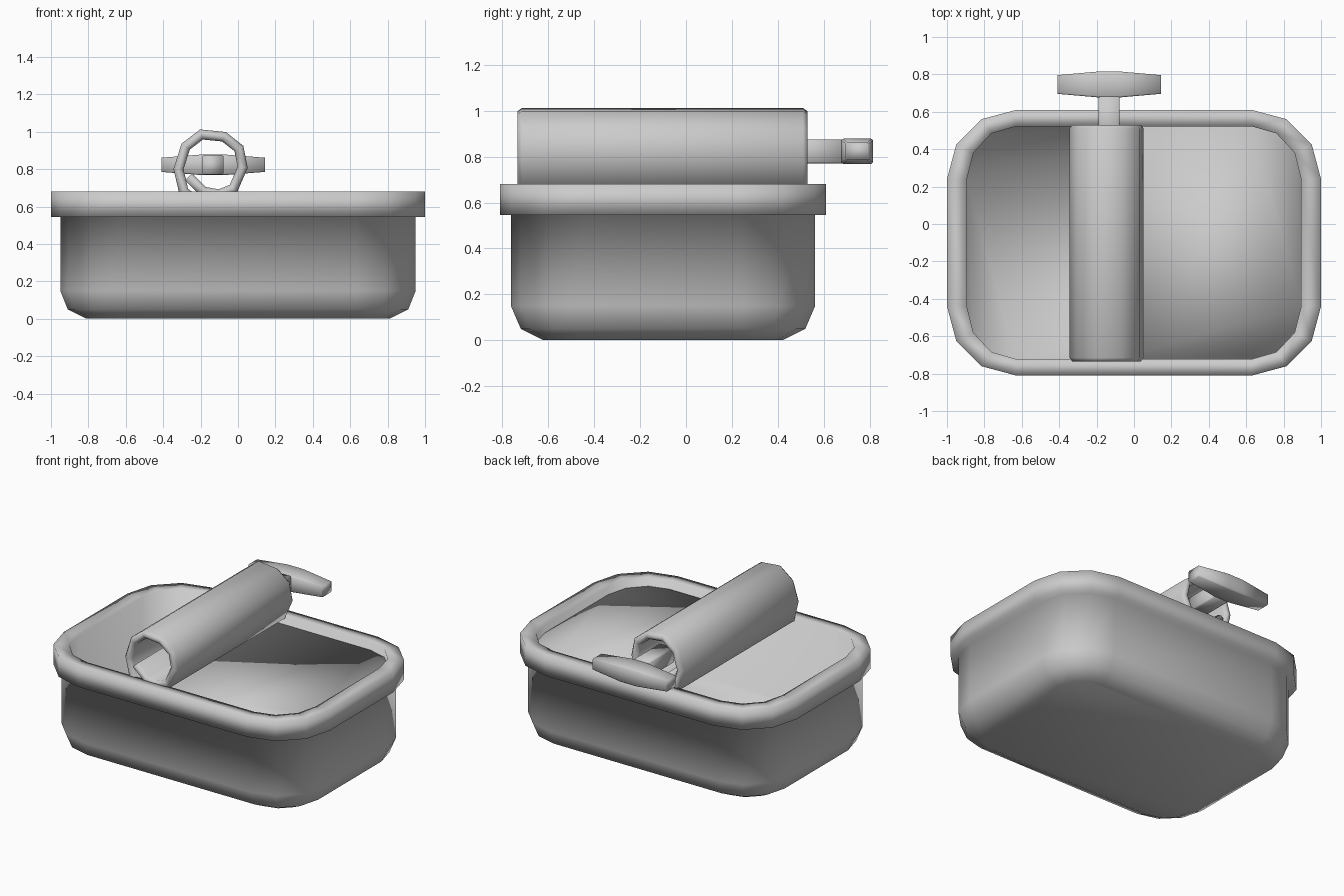
import bpy, bmesh, math
from mathutils import Vector

if "Cube" in bpy.data.objects:
    bpy.data.objects.remove(bpy.data.objects["Cube"])


def loft(name, rings):
    """Skin equal-length closed rings, cap both ends, shade smooth."""
    bm = bmesh.new()
    loops = [[bm.verts.new(p) for p in ring] for ring in rings]
    n = len(loops[0])
    for a, b in zip(loops, loops[1:]):
        for i in range(n):
            j = (i + 1) % n
            bm.faces.new((a[i], a[j], b[j], b[i]))
    bm.faces.new(loops[0][::-1])
    bm.faces.new(loops[-1])
    bmesh.ops.recalc_face_normals(bm, faces=bm.faces)
    mesh = bpy.data.meshes.new(name)
    bm.to_mesh(mesh)
    bm.free()
    mesh.shade_smooth()
    obj = bpy.data.objects.new(name, mesh)
    bpy.context.collection.objects.link(obj)
    return obj


def outline(ix, iy, z):
    """Rounded rectangle of the tin, shrunk by ix and iy."""
    pts = []
    for k, (sx, sy) in enumerate([(1, 1), (-1, 1), (-1, -1), (1, -1)]):
        for s in range(4):
            a = math.radians(90 * k + 30 * s)
            pts.append((sx * 0.63 + (0.37 - ix) * math.cos(a),
                        -0.1 + sy * 0.34 + (0.37 - iy) * math.sin(a), z))
    return pts


# Open tin: outside, rolled rim, then inside down to the floor
tin_profile = [(0.19, 0.19, 0.0), (0.09, 0.09, 0.05), (0.05, 0.047, 0.15),
               (0.05, 0.047, 0.545), (0, 0, 0.545), (0, 0, 0.68),
               (0.106, 0.088, 0.68), (0.106, 0.088, 0.1)]
loft("tin", [outline(*p) for p in tin_profile])


# Flat part of the lid, still attached on the right side
def lid_outline(z):
    half = [p for p in outline(0.104, 0.086, z) if p[0] > 0]
    y0, y1 = min(p[1] for p in half), max(p[1] for p in half)
    return half[4:] + half[:4] + [(-0.1, y1, z), (-0.1, y0, z)]


loft("lid_flat", [lid_outline(0.575), lid_outline(0.625)])

# Rolled-up part of the lid: a thick strip following a spiral
spiral = [(-0.265, 0.76), (-0.185, 0.68), (-0.1, 0.665), (-0.025, 0.695),
          (0.025, 0.81), (0.005, 0.91), (-0.075, 0.973), (-0.195, 0.985),
          (-0.28, 0.92), (-0.318, 0.80), (-0.29, 0.68), (-0.2, 0.61),
          (-0.08, 0.598)]


def strip_section(y, half):
    pts = [Vector(p) for p in spiral]
    sides = ([], [])
    for i, p in enumerate(pts):
        d0 = (p - pts[max(i - 1, 0)]).normalized()
        d1 = (pts[min(i + 1, len(pts) - 1)] - p).normalized()
        t = (d0 + d1).normalized()
        n = Vector((-t.y, t.x))
        w = half / max(0.8, t.dot(d1 if d1.length else d0))
        for side, s in zip(sides, (1, -1)):
            q = p + n * w * s
            side.append((q.x, y, q.y))
    return sides[0] + sides[1][::-1]


loft("lid_roll", [strip_section(y, h) for y, h in
                  [(-0.735, 0.012), (-0.715, 0.026), (0.51, 0.026), (0.53, 0.012)]])


# Key: chamfered sections for the T handle and its stem
def chamfered(hu, hv, c=0.12):
    u, v = hu * (1 - c), hv * (1 - c)
    return [(hu, v), (u, hv), (-u, hv), (-hu, v),
            (-hu, -v), (-u, -hv), (u, -hv), (hu, -v)]


KX, KZ = -0.133, 0.823
handle = [(-0.277, 0.05, 0.038), (-0.06, 0.069, 0.055),
          (0.06, 0.069, 0.055), (0.277, 0.05, 0.038)]
loft("key_handle", [[(KX + x, 0.746 + u, KZ + v) for u, v in chamfered(hy, hz)]
                    for x, hy, hz in handle])
loft("key_stem", [[(KX + u, y, KZ + v) for u, v in chamfered(0.056, 0.052)]
                  for y in (0.4, 0.7)])
